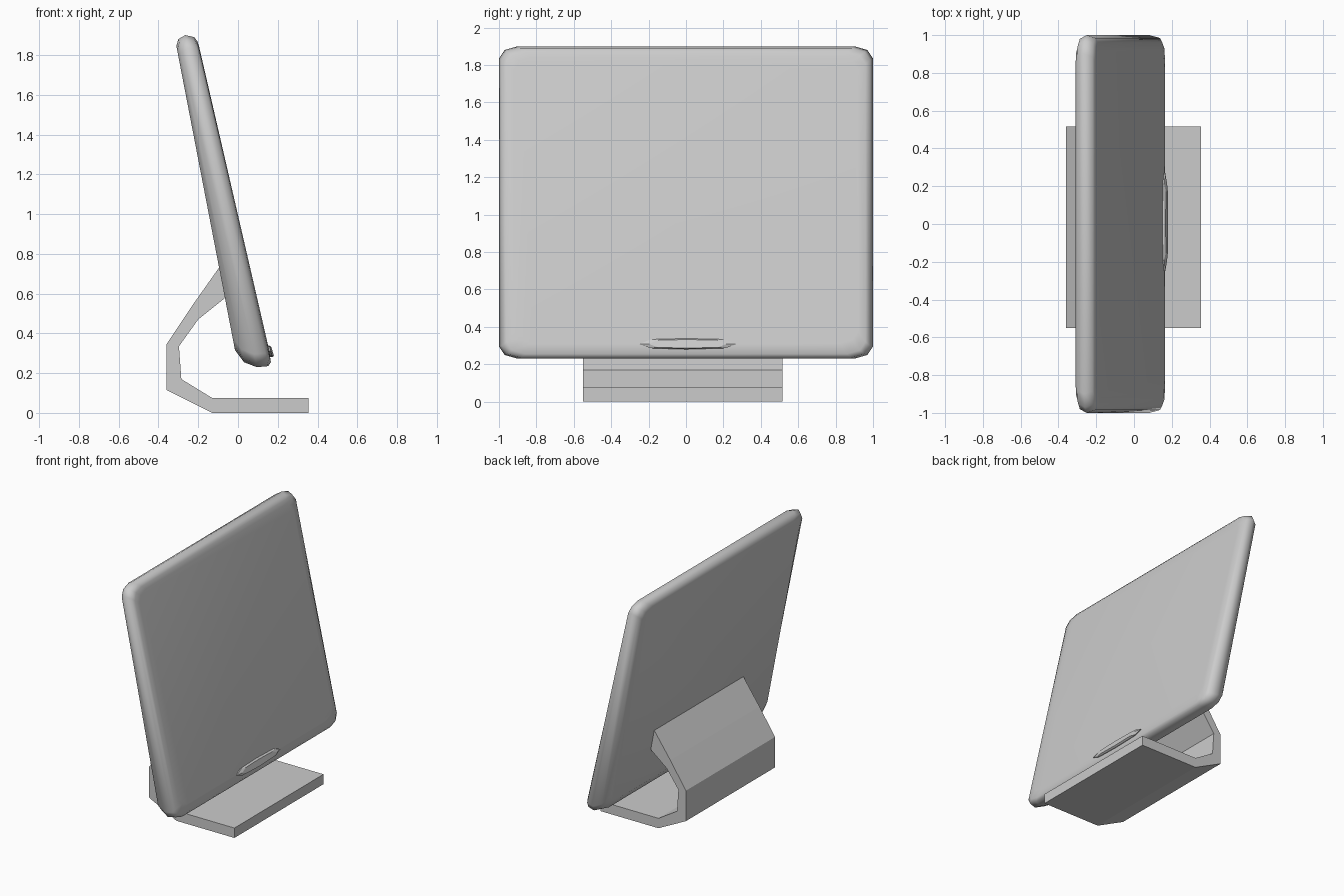
import bpy, bmesh, math

if "Cube" in bpy.data.objects:
    bpy.data.objects.remove(bpy.data.objects["Cube"])


def loft(name, rings, smooth=False):
    """Join equal-sized point rings into a closed solid."""
    bm = bmesh.new()
    loops = [[bm.verts.new(p) for p in ring] for ring in rings]
    n = len(loops[0])
    for a, b in zip(loops, loops[1:]):
        for i in range(n):
            j = (i + 1) % n
            bm.faces.new((a[i], a[j], b[j], b[i]))
    bm.faces.new(loops[0])
    bm.faces.new(loops[-1])
    bmesh.ops.recalc_face_normals(bm, faces=bm.faces)
    mesh = bpy.data.meshes.new(name)
    bm.to_mesh(mesh)
    bm.free()
    obj = bpy.data.objects.new(name, mesh)
    bpy.context.collection.objects.link(obj)
    if smooth:
        mesh.shade_smooth()
        mesh.set_sharp_from_angle(angle=math.radians(60))
    return obj


def panel_ring(xt, zt, xb, zb, half):
    """Rounded rectangle lying in the tilted plane from top to bottom edge."""
    corner = [(0, 0.065), (0.03, 0.02), (0.1, 0)]
    top = [(half - dy, zt - dz) for dy, dz in corner]
    bottom = [(half - dy, zb + dz) for dy, dz in reversed(corner)]
    side = bottom + top
    outline = side + [(-y, z) for y, z in reversed(side)]
    return [(xt + (xb - xt) * (zt - z) / (zt - zb), y, z) for y, z in outline]


# Tilted screen panel, thicker at the bottom: rings run from back to front
loft("screen_panel", [panel_ring(*r) for r in (
    (-0.31, 1.845, -0.015, 0.315, 0.935),
    (-0.30, 1.88, 0.03, 0.255, 0.98),
    (-0.265, 1.90, 0.095, 0.23, 1.0),
    (-0.22, 1.89, 0.152, 0.235, 0.985),
    (-0.205, 1.87, 0.165, 0.255, 0.96),
    (-0.195, 1.84, 0.158, 0.31, 0.92),
)], smooth=True)

# Bent sheet stand
stand = [(0.355, 0), (-0.13, 0), (-0.36, 0.115), (-0.36, 0.345),
         (-0.23, 0.54), (-0.085, 0.745), (-0.05, 0.59), (-0.2, 0.47),
         (-0.297, 0.335), (-0.285, 0.17), (-0.13, 0.075), (0.355, 0.075)]
loft("stand", [[(x, y, z) for x, z in stand] for y in (-0.55, 0.515)])

# Long oval button on the lower front edge
oval = [(-0.25, 0.308), (-0.19, 0.333), (0.0, 0.338), (0.21, 0.333),
        (0.27, 0.308), (0.21, 0.286), (0.0, 0.28), (-0.19, 0.286)]
loft("front_button", [
    [(x - (z - 0.31) * 0.23, 0.01 + (y - 0.01) * s, 0.31 + (z - 0.31) * s) for y, z in oval]
    for x, s in ((0.135, 1), (0.165, 1), (0.174, 0.8))])
